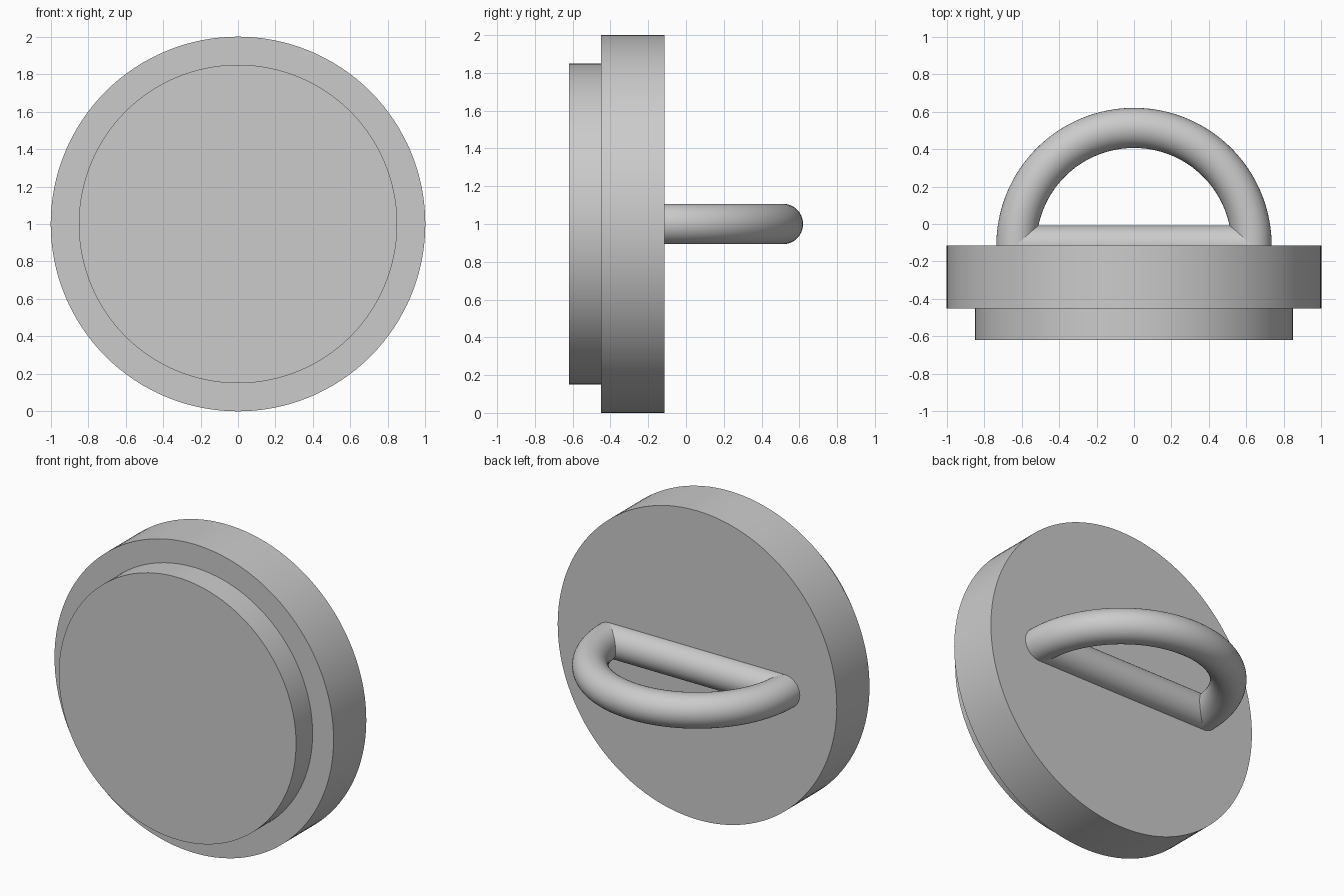
import bpy, bmesh, math
from mathutils import Vector, Matrix

if "Cube" in bpy.data.objects:
    bpy.data.objects.remove(bpy.data.objects["Cube"], do_unlink=True)

GREY = (0.6, 0.6, 0.6, 1)
metal = bpy.data.materials.new("light grey")
metal.use_nodes = True
metal.diffuse_color = GREY
metal.node_tree.nodes["Principled BSDF"].inputs["Base Color"].default_value = GREY

MID = 1.0            # height of the shared axis
BACK = -0.115        # rear face of the disc
RING, TUBE = 0.628, 0.107


def finish(name, bm):
    bmesh.ops.remove_doubles(bm, verts=bm.verts, dist=1e-5)
    bmesh.ops.recalc_face_normals(bm, faces=bm.faces)
    mesh = bpy.data.meshes.new(name)
    bm.to_mesh(mesh)
    bm.free()
    mesh.materials.append(metal)
    ob = bpy.data.objects.new(name, mesh)
    bpy.context.collection.objects.link(ob)
    bpy.ops.object.select_all(action="DESELECT")
    ob.select_set(True)
    bpy.context.view_layer.objects.active = ob
    bpy.ops.object.shade_smooth_by_angle(angle=math.radians(35))
    return ob


# Stepped disc, turned around the y axis from a profile of (radius, y)
bm = bmesh.new()
profile = [(0, -0.62), (0.85, -0.62), (0.85, -0.45), (1, -0.45), (1, BACK), (0, BACK)]
verts = [bm.verts.new((r, y, MID)) for r, y in profile]
edges = [bm.edges.new(pair) for pair in zip(verts, verts[1:])]
bmesh.ops.spin(bm, geom=verts + edges, cent=(0, 0, MID), axis=(0, 1, 0),
               angle=math.tau, steps=128)
finish("stepped_disc", bm)

# Half ring handle, a tube section swept through half a turn
bm = bmesh.new()
centre = Vector((0, BACK, MID))
place = Matrix.Translation(centre + Vector((RING, 0, 0))) @ Matrix.Rotation(math.pi / 2, 4, "X")
section = bmesh.ops.create_circle(bm, segments=40, radius=TUBE, matrix=place)["verts"]
bmesh.ops.spin(bm, geom=section + list(bm.edges), cent=centre, axis=(0, 0, 1),
               angle=math.pi, steps=64)
finish("handle_ring", bm)

# Straight bar half sunk in the disc, joining the feet of the ring
bm = bmesh.new()
bmesh.ops.create_cone(bm, cap_ends=True, segments=40, radius1=TUBE, radius2=TUBE,
                      depth=2 * RING - 0.02,
                      matrix=Matrix.Translation(centre) @ Matrix.Rotation(math.pi / 2, 4, "Y"))
finish("handle_bar", bm)
